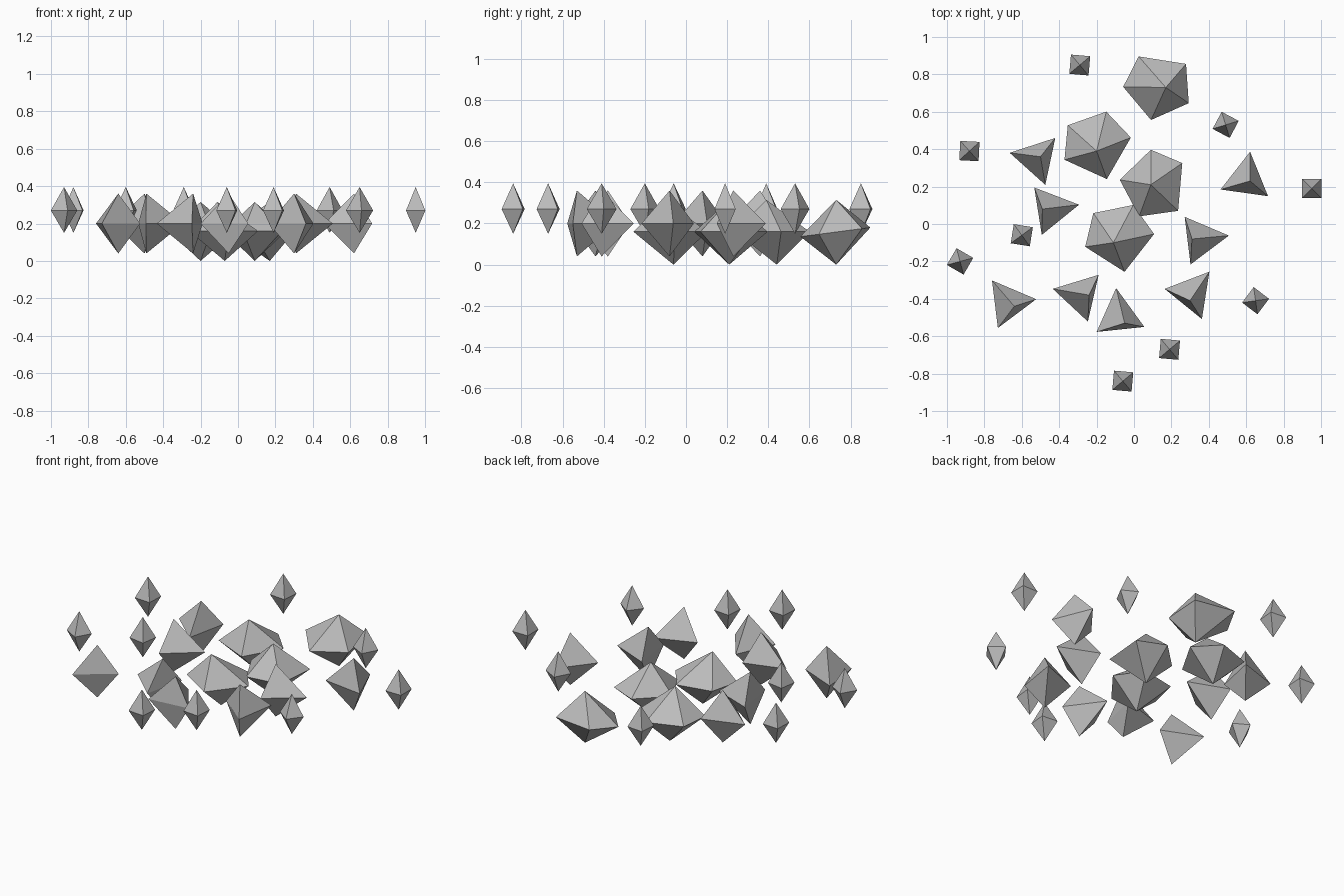
import bpy
import bmesh
from math import cos, sin, radians

cube = bpy.data.objects.get("Cube")
if cube:
    bpy.data.objects.remove(cube, do_unlink=True)

# Single stone colour
stone = bpy.data.materials.new("stone_grey")
stone.use_nodes = True
stone_colour = (0.5, 0.5, 0.5, 1)
stone.diffuse_color = stone_colour
stone.node_tree.nodes["Principled BSDF"].inputs["Base Color"].default_value = stone_colour


def crystal(name, centre, steps, spin, radius, heights, lean=(0, 0), root=1, tilt=0):
    """Double pyramid: clockwise girdle of corners, a leaning tip and a root below."""
    bottom, girdle, top = heights
    cx, cy = centre
    bm = bmesh.new()
    ring = []
    angle = spin
    for step in steps:
        x = radius * cos(radians(angle))
        y = radius * sin(radians(angle))
        ring.append(bm.verts.new((cx + x, cy + y, girdle + tilt * y)))
        angle -= step
    tip = bm.verts.new((cx + lean[0], cy + lean[1], top))
    base = bm.verts.new((cx + root * lean[0], cy + root * lean[1], bottom))
    for this, following in zip(ring, ring[1:] + ring[:1]):
        bm.faces.new((following, this, tip))
        bm.faces.new((this, following, base))
    bmesh.ops.recalc_face_normals(bm, faces=bm.faces)
    mesh = bpy.data.meshes.new(name)
    bm.to_mesh(mesh)
    bm.free()
    mesh.materials.append(stone)
    crystal_object = bpy.data.objects.new(name, mesh)
    bpy.context.scene.collection.objects.link(crystal_object)
    return crystal_object


# Large five-sided stones, in two uneven cuts
cut_a = (86, 68, 72, 76, 58)
cut_b = (86, 83, 59, 71, 61)
large = dict(radius=0.188, heights=(0, 0.16, 0.315))
crystal("large_stone_back", (0.13, 0.74), cut_a, 124, lean=(0.04, -0.01), tilt=0.13, **large)
crystal("large_stone_centre", (0.11, 0.21), cut_a, 38, lean=(-0.02, 0), **large)
crystal("large_stone_left", (-0.2, 0.42), cut_b, 13, lean=(0, -0.03), root=-0.7, **large)
crystal("large_stone_front", (-0.08, -0.07), cut_b, 5, lean=(-0.03, -0.03), root=-0.3, **large)

# Medium three-sided stones: centre, spin, lean of the tip
medium = [
    ((-0.52, 0.35), 48, (0.02, 0.01)),
    ((-0.44, 0.08), 9, (-0.05, 0)),
    ((0.6, 0.24), 82, (0.02, -0.01)),
    ((0.36, -0.08), 7, (-0.05, 0)),
    ((-0.67, -0.42), 7, (0.03, -0.02)),
    ((-0.29, -0.38), 47, (0.05, 0)),
    ((-0.08, -0.49), 96, (0.03, -0.04)),
    ((0.31, -0.37), 51, (-0.01, -0.04)),
]
for number, (centre, spin, lean) in enumerate(medium, 1):
    crystal(f"medium_stone_{number}", centre, (120,) * 3, spin,
            radius=0.148, heights=(0.04, 0.2, 0.36), lean=lean)

# Small four-sided stones: centre, spin
small = [
    ((-0.29, 0.85), 40),
    ((-0.88, 0.39), 42),
    ((0.49, 0.53), 17),
    ((0.95, 0.19), 45),
    ((-0.6, -0.06), 36),
    ((-0.93, -0.2), 15),
    ((0.65, -0.41), 8),
    ((0.19, -0.67), 40),
    ((-0.06, -0.84), 40),
]
for number, (centre, spin) in enumerate(small, 1):
    crystal(f"small_stone_{number}", centre, (90,) * 4, spin,
            radius=0.073, heights=(0.15, 0.27, 0.395))
